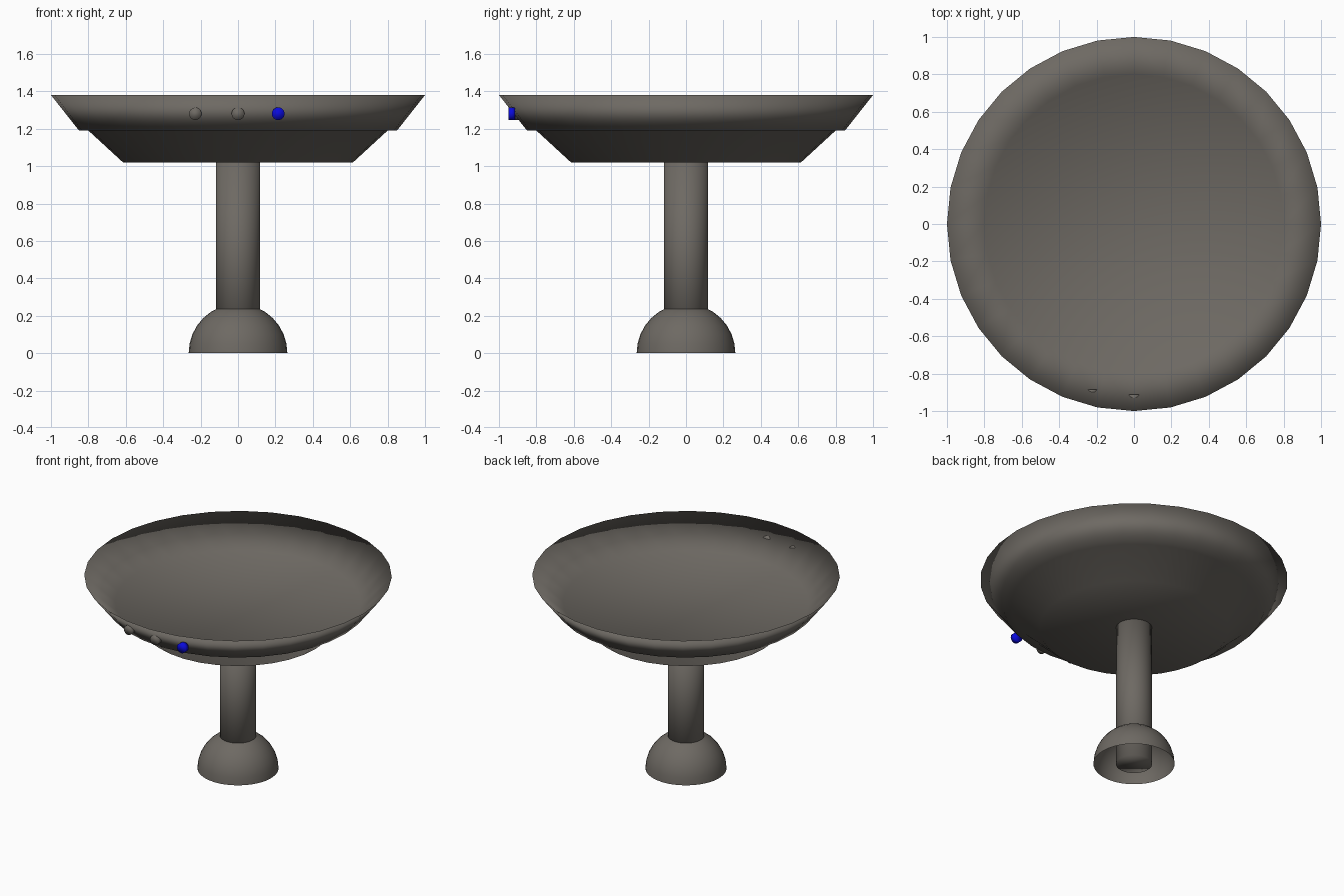
import bpy, bmesh, math

if "Cube" in bpy.data.objects:
    bpy.data.objects.remove(bpy.data.objects["Cube"])

SEG = 32


def material(name, rgb):
    m = bpy.data.materials.new(name)
    m.diffuse_color = (*rgb, 1)
    m.use_nodes = True
    m.node_tree.nodes["Principled BSDF"].inputs["Base Color"].default_value = m.diffuse_color
    return m


stone = material("warm_grey", (0.155, 0.142, 0.125))
blue = material("blue", (0.003, 0.003, 0.72))


def lathe(name, profile, mat, cap_start=True, cap_end=True):
    """Revolve (radius, z) points about z; ends closed with flat caps or a pole."""
    bm = bmesh.new()
    rings = []
    for r, z in profile:
        if r == 0:
            rings.append([bm.verts.new((0, 0, z))] * SEG)
        else:
            rings.append([bm.verts.new((r * math.cos(2 * math.pi * i / SEG),
                                        r * math.sin(2 * math.pi * i / SEG), z))
                          for i in range(SEG)])
    for a, b in zip(rings, rings[1:]):
        for i in range(SEG):
            j = (i + 1) % SEG
            corners = list(dict.fromkeys((a[i], a[j], b[j], b[i])))
            bm.faces.new(corners)
    if cap_start:
        bm.faces.new(rings[0])
    if cap_end:
        bm.faces.new(rings[-1])
    bmesh.ops.recalc_face_normals(bm, faces=bm.faces[:])
    for f in bm.faces:
        f.smooth = True
    me = bpy.data.meshes.new(name)
    bm.to_mesh(me)
    bm.free()
    me.materials.append(mat)
    ob = bpy.data.objects.new(name, me)
    bpy.context.collection.objects.link(ob)
    return ob


# Basin: floor, flared inner wall, sharp rim, outer wall, step, tapered underside
lathe("basin", [(0.80, 1.19), (1.0, 1.38), (0.85, 1.19),
                (0.80, 1.19), (0.615, 1.02)], stone)

# Column, running down through the open foot
lathe("column", [(0.118, 0.0), (0.118, 1.03)], stone)

# Foot: hollow half dome, open underneath
R = 0.264
dome = [(R * math.cos(k * math.pi / 16), R * math.sin(k * math.pi / 16))
        for k in range(8)] + [(0, R * 0.985)]
lathe("foot_dome", dome, stone, cap_start=False, cap_end=False)

# Three round buttons on the front of the basin
for name, x, y, r, mat in (("button_left", -0.228, -0.903, 0.033, stone),
                           ("button_middle", 0.0, -0.930, 0.034, stone),
                           ("button_right", 0.215, -0.932, 0.034, blue)):
    ob = lathe(name, [(r, -0.018), (r, 0.018)], mat)
    ob.rotation_euler = (math.pi / 2, 0, 0)
    ob.location = (x, y, 1.28)
